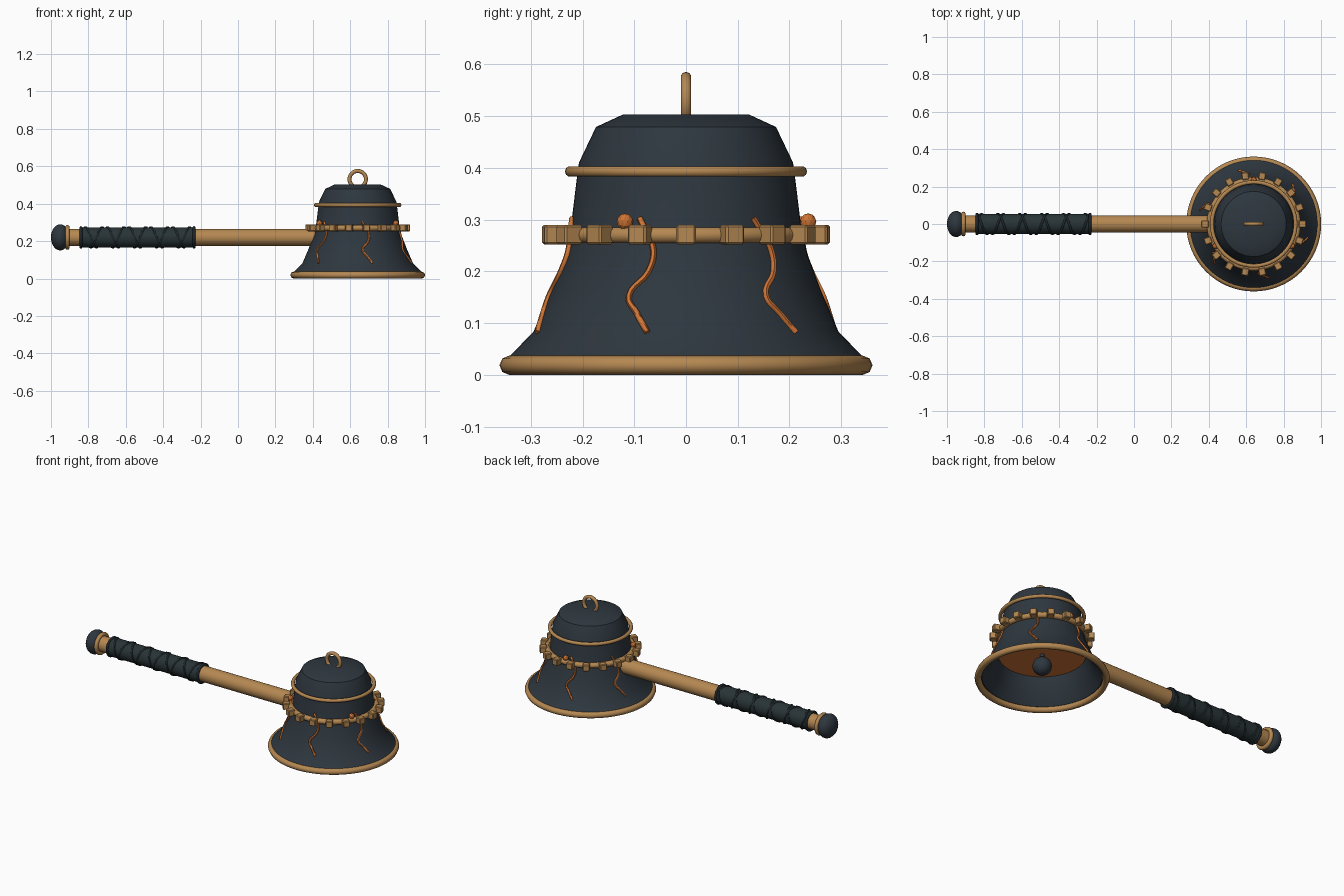
import bpy, math
from math import sin, cos, pi, radians

if "Cube" in bpy.data.objects:
    bpy.data.objects.remove(bpy.data.objects["Cube"])

BX = 0.64   # bell axis
HZ = 0.22   # handle axis height


def material(name, rgb):
    m = bpy.data.materials.new(name)
    lin = [((c / 255 + 0.055) / 1.055) ** 2.4 for c in rgb]
    m.diffuse_color = (*lin, 1)
    m.use_nodes = True
    m.node_tree.nodes["Principled BSDF"].inputs["Base Color"].default_value = m.diffuse_color
    return m


IRON = material("dark iron", (46, 55, 63))
BRASS = material("brass", (181, 136, 82))
EMBER = material("ember orange", (208, 116, 52))
LEATHER = material("dark leather", (40, 52, 54))
CORD = material("black cord", (30, 37, 42))


def finish(name, mat, angle=35):
    o = bpy.context.object
    o.name = name
    o.data.materials.clear()
    o.data.materials.append(mat)
    if angle:
        bpy.ops.object.shade_smooth_by_angle(angle=radians(angle))
    return o


def select(o):
    bpy.ops.object.select_all(action='DESELECT')
    bpy.context.collection.objects.link(o)
    o.select_set(True)
    bpy.context.view_layer.objects.active = o


def torus(name, mat, loc, major, minor, rot=(0, 0, 0), n=64, m=10):
    bpy.ops.mesh.primitive_torus_add(location=loc, rotation=rot, major_radius=major,
                                     minor_radius=minor, major_segments=n, minor_segments=m)
    return finish(name, mat, 60)


def rod(name, mat, x0, x1, r, n=32):
    bpy.ops.mesh.primitive_cylinder_add(vertices=n, radius=r, depth=x1 - x0,
                                        location=((x0 + x1) / 2, 0, HZ), rotation=(0, pi / 2, 0))
    return finish(name, mat)


def ball(name, mat, loc, r, scale=(1, 1, 1)):
    bpy.ops.mesh.primitive_uv_sphere_add(segments=24, ring_count=14, radius=r, location=loc)
    bpy.context.object.scale = scale
    return finish(name, mat, 60)


def lathe(name, mat, profile, n=64):
    verts = [(r * cos(2 * pi * i / n), r * sin(2 * pi * i / n), z)
             for r, z in profile for i in range(n)]
    faces = [(a * n + i, a * n + (i + 1) % n, (a + 1) * n + (i + 1) % n, (a + 1) * n + i)
             for a in range(len(profile) - 1) for i in range(n)]
    last = (len(profile) - 1) * n
    faces += [tuple(reversed(range(n))), tuple(range(last, last + n))]
    me = bpy.data.meshes.new(name)
    me.from_pydata(verts, [], faces)
    o = bpy.data.objects.new(name, me)
    o.location.x = BX
    select(o)
    return finish(name, mat, 32)


def tube(name, mat, pts, r, smooth=False):
    cu = bpy.data.curves.new(name, 'CURVE')
    cu.dimensions = '3D'
    cu.bevel_depth = r
    cu.bevel_resolution = 1
    cu.use_fill_caps = True
    if smooth:
        s = cu.splines.new('BEZIER')
        s.bezier_points.add(len(pts) - 1)
        s.resolution_u = 5
        for b, p in zip(s.bezier_points, pts):
            b.co = p
            b.handle_left_type = b.handle_right_type = 'AUTO'
    else:
        s = cu.splines.new('POLY')
        s.points.add(len(pts) - 1)
        for b, p in zip(s.points, pts):
            b.co = (*p, 1)
    select(bpy.data.objects.new(name, cu))
    bpy.ops.object.convert(target='MESH')
    return finish(name, mat, 60)


# Bell shell: inner wall, lip, outer wall, flat crown
outer = [(0.342, 0.035), (0.295, 0.083), (0.262, 0.16), (0.234, 0.234), (0.222, 0.29),
         (0.211, 0.38), (0.207, 0.41), (0.174, 0.479), (0.122, 0.503)]
inner = [(0.185, 0.40), (0.20, 0.29), (0.212, 0.234), (0.24, 0.16), (0.273, 0.083), (0.322, 0.025)]
lathe("bell_shell", IRON, inner + outer)

# Brass rings around the bell
torus("bell_rim", BRASS, (BX, 0, 0.0185), 0.342, 0.0185, m=8)
torus("middle_band", BRASS, (BX, 0, 0.27), 0.235, 0.016)
torus("shoulder_ring", BRASS, (BX, 0, 0.393), 0.2235, 0.0105)
torus("hanging_loop", BRASS, (BX, 0, 0.531), 0.044, 0.0105, rot=(pi / 2, 0, 0), n=32)

# Teeth on the middle band
for k in range(18):
    a = 2 * pi * k / 18
    bpy.ops.mesh.primitive_cube_add(size=1, location=(BX + 0.26 * cos(a), 0.26 * sin(a), 0.271),
                                    rotation=(0, 0, a))
    o = bpy.context.object
    o.scale = (0.04, 0.038, 0.038)
    bpy.ops.object.transform_apply(location=False, rotation=False, scale=True)
    b = o.modifiers.new("bevel", 'BEVEL')
    b.width = 0.004
    b.segments = 1
    finish("band_tooth", BRASS, 0)

# Glowing cracks (degrees, radius, height) repeated around the bell
crack = [(-24, 0.221, 0.303), (-19, 0.228, 0.27), (-15.5, 0.235, 0.24), (-17, 0.248, 0.20),
         (-24.5, 0.266, 0.152), (-20, 0.28, 0.12), (-14.5, 0.298, 0.082)]
for k in range(6):
    tube("glowing_crack", EMBER,
         [(BX + r * cos(radians(d + 60 * k)), r * sin(radians(d + 60 * k)), z)
          for d, r, z in crack], 0.006, smooth=True)

# Ember beads above the band
for d in (-30, 90, 210):
    a = radians(d)
    bpy.ops.mesh.primitive_ico_sphere_add(subdivisions=2, radius=0.016,
                                          location=(BX + 0.236 * cos(a), 0.236 * sin(a), 0.296))
    finish("ember_bead", EMBER, 0)

# Inside: glowing disc, clapper
bpy.ops.mesh.primitive_cylinder_add(vertices=48, radius=0.236, depth=0.012, location=(BX, 0, 0.166))
finish("glowing_disc", EMBER)
bpy.ops.mesh.primitive_cylinder_add(vertices=12, radius=0.012, depth=0.08, location=(BX, 0, 0.125))
finish("clapper_rod", IRON)
ball("clapper_ball", IRON, (BX, 0, 0.09), 0.052)

# Handle shaft, grip and pommel
rod("handle_shaft", BRASS, -0.93, 0.45, 0.045)
rod("grip", LEATHER, -0.84, -0.235, 0.054)
for x in (-0.84, -0.235):
    torus("grip_end_ring", CORD, (x, 0, HZ), 0.052, 0.008, rot=(0, pi / 2, 0), n=32)
torus("pommel_collar", BRASS, (-0.912, 0, HZ), 0.054, 0.012, rot=(0, pi / 2, 0), n=32)
ball("pommel", IRON, (-0.951, 0, HZ), 0.07, (0.70, 1, 1))

# Crossing cords wound on the grip
turns, steps = 5, 120
for s in (1, -1):
    pts = []
    for i in range(steps + 1):
        t = i / steps
        a = s * 2 * pi * turns * t + pi / 4
        pts.append((-0.83 + 0.585 * t, 0.054 * cos(a), HZ + 0.054 * sin(a)))
    tube("grip_cord", CORD, pts, 0.006)
